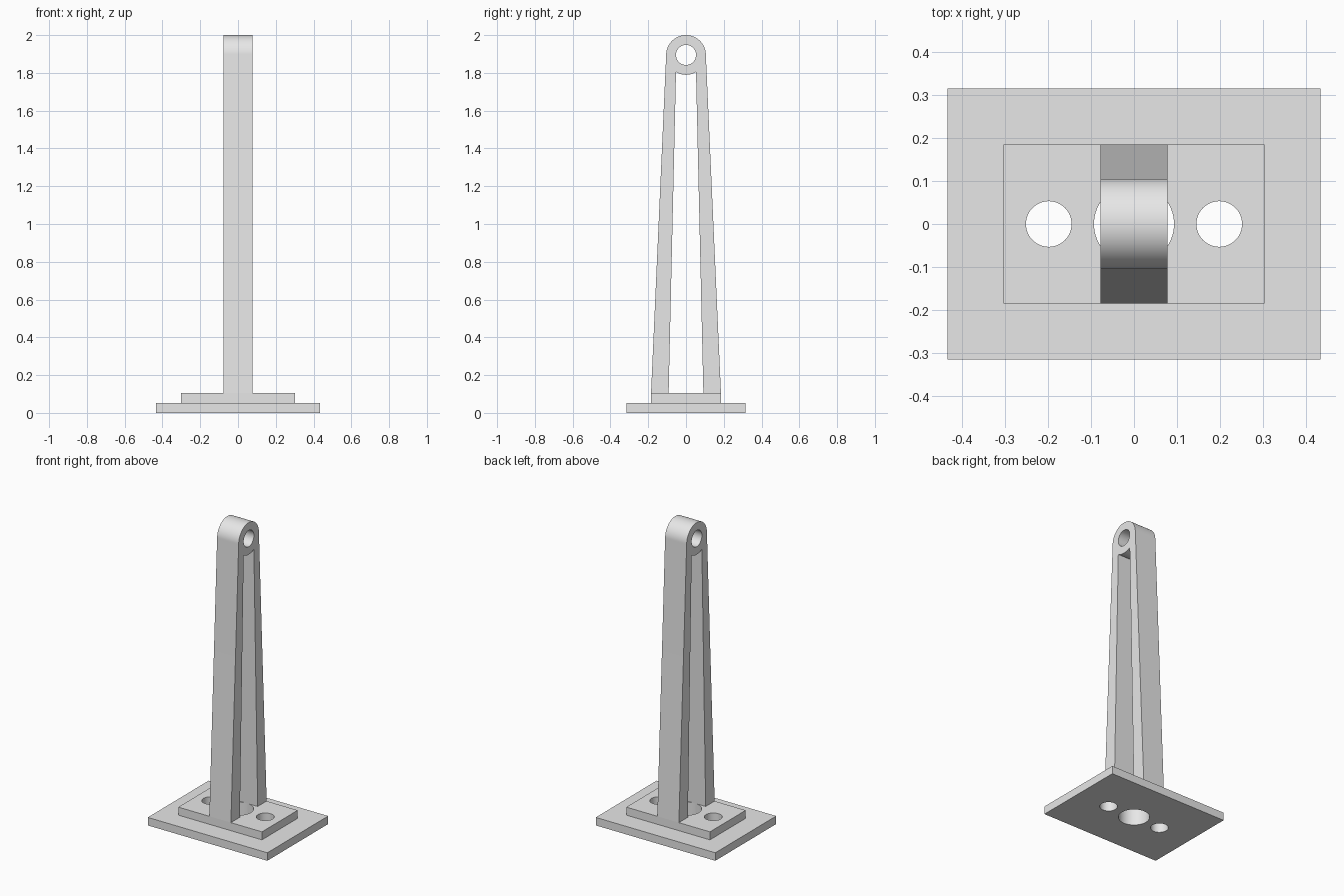
import bpy, bmesh
from math import sin, cos, asin, pi, radians
from mathutils import Matrix

cube = bpy.data.objects.get("Cube")
if cube:
    bpy.data.objects.remove(cube, do_unlink=True)

grey = bpy.data.materials.new("plain_grey")
grey.use_nodes = True
grey.diffuse_color = (0.8, 0.8, 0.8, 1)
grey.node_tree.nodes["Principled BSDF"].inputs["Base Color"].default_value = (0.8, 0.8, 0.8, 1)


def arc(cx, cy, r, start, end, steps):
    return [(cx + r * cos(start + (end - start) * i / steps),
             cy + r * sin(start + (end - start) * i / steps)) for i in range(steps + 1)]


def circle(cx, cy, r):
    return arc(cx, cy, r, 0, 2 * pi, 64)[:-1]


def rectangle(x, y):
    return [(-x, -y), (x, -y), (x, y), (-x, y)]


def extrude_profile(name, loops, depth, matrix):
    """Solid from a flat outline and its holes, centred on its own plane."""
    curve = bpy.data.curves.new(name + "_profile", 'CURVE')
    curve.dimensions = '2D'
    curve.fill_mode = 'BOTH'
    curve.extrude = depth / 2
    for loop in loops:
        spline = curve.splines.new('POLY')
        spline.points.add(len(loop) - 1)
        for point, (x, y) in zip(spline.points, loop):
            point.co = (x, y, 0, 1)
        spline.use_cyclic_u = True
    helper = bpy.data.objects.new(name + "_profile", curve)
    bpy.context.collection.objects.link(helper)
    bpy.context.view_layer.update()
    mesh = bpy.data.meshes.new_from_object(
        helper.evaluated_get(bpy.context.evaluated_depsgraph_get()))
    bpy.data.objects.remove(helper, do_unlink=True)

    bm = bmesh.new()
    bm.from_mesh(mesh)
    bmesh.ops.remove_doubles(bm, verts=bm.verts, dist=0.0001)
    bmesh.ops.recalc_face_normals(bm, faces=bm.faces)
    bmesh.ops.transform(bm, matrix=matrix, verts=bm.verts)
    bm.to_mesh(mesh)
    bm.free()
    mesh.name = name
    mesh.materials.clear()
    mesh.materials.append(grey)
    obj = bpy.data.objects.new(name, mesh)
    bpy.context.collection.objects.link(obj)
    bpy.ops.object.select_all(action='DESELECT')
    obj.select_set(True)
    bpy.context.view_layer.objects.active = obj
    bpy.ops.object.shade_smooth_by_angle(angle=radians(30))
    return obj


# Two stacked plates sharing one large and two small bolt holes
PLATE = 0.0525
holes = [circle(0, 0, 0.093), circle(0.198, 0, 0.053), circle(-0.198, 0, 0.053)]
for level, (name, x, y) in enumerate([("base_plate", 0.433, 0.315),
                                      ("upper_plate", 0.303, 0.185)]):
    extrude_profile(name, [rectangle(x, y)] + holes, PLATE,
                    Matrix.Translation((0, 0, PLATE * (level + 0.5))))

# Tapered two-legged upright with a round pierced eye on top
EYE_Z, EYE_R = 1.895, 0.105
FOOT = 2 * PLATE
lean = asin(0.053 / EYE_R)
outline = [(0.185, FOOT)]
outline += arc(0, EYE_Z, EYE_R, 0, pi, 48)
outline += [(-0.185, FOOT), (-0.092, FOOT)]
outline += arc(0, EYE_Z, EYE_R, 1.5 * pi - lean, 1.5 * pi + lean, 16)
outline += [(0.092, FOOT)]
stand_up = Matrix(((0, 0, 1, 0), (1, 0, 0, 0), (0, 1, 0, 0), (0, 0, 0, 1)))
extrude_profile("forked_upright", [outline, circle(0, EYE_Z, 0.053)], 0.156, stand_up)
